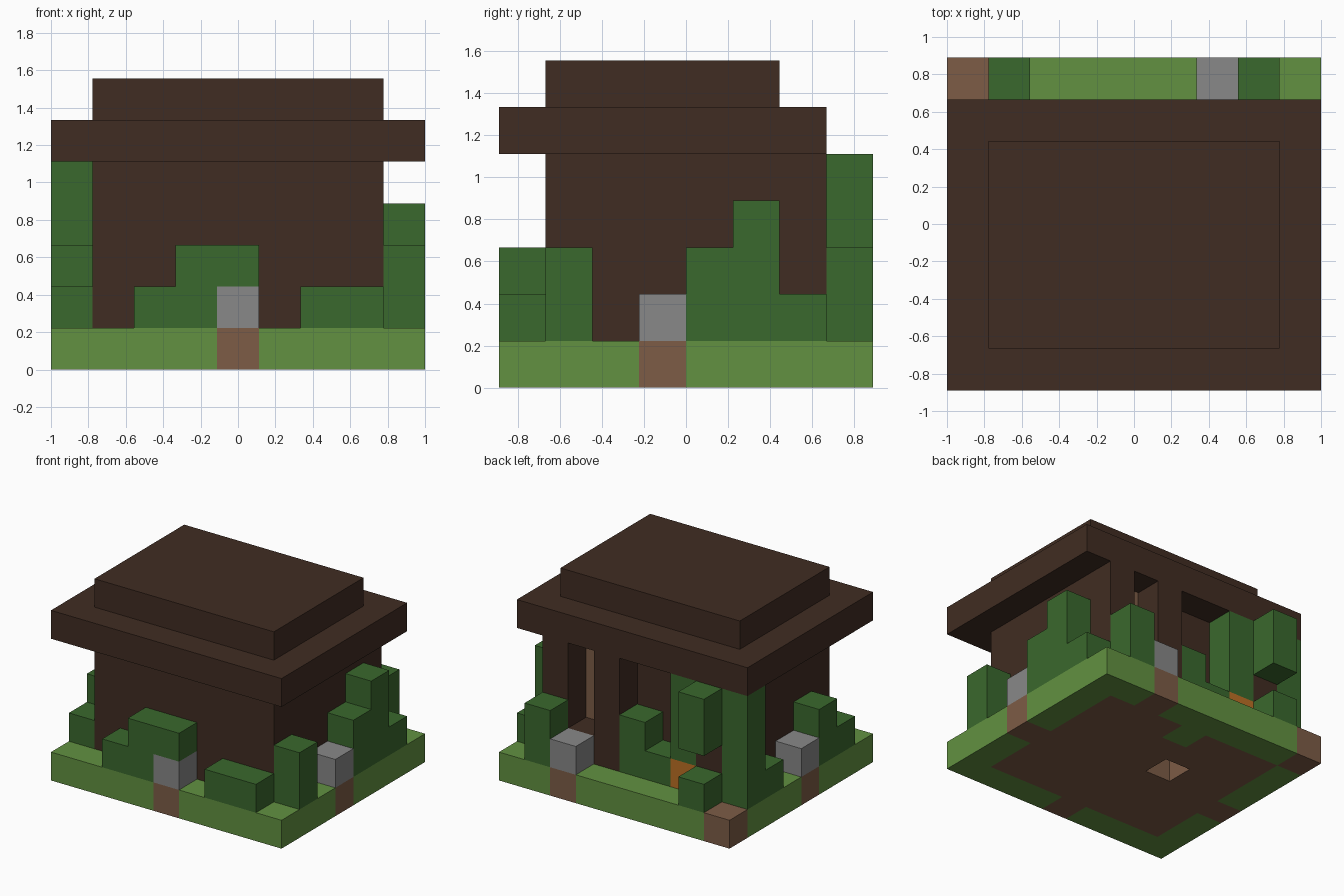
import bpy, bmesh
from mathutils import Vector

cube = bpy.data.objects.get("Cube")
if cube:
    bpy.data.objects.remove(cube, do_unlink=True)

S = 2 / 9                      # block size
NX, NY = 9, 8                  # blocks wide and deep


def material(name, rgb):
    lin = [((c / 255 + 0.055) / 1.055) ** 2.4 for c in rgb]
    m = bpy.data.materials.new(name)
    m.use_nodes = True
    m.diffuse_color = (*lin, 1)
    m.node_tree.nodes["Principled BSDF"].inputs["Base Color"].default_value = (*lin, 1)
    return m


grass = material("grass green", (98, 145, 65))
leaf = material("leaf green", (58, 104, 45))
dirt = material("earth brown", (125, 92, 70))
wood = material("dark wood", (64, 44, 34))
stone = material("stone grey", (136, 136, 136))
orange = material("pumpkin orange", (188, 112, 36))

parts = {}                     # part name -> (material, blocks)
filled = set()


def box(x, y, z, w=1, d=1, h=1):
    return {(x + i, y + j, z + k) for i in range(w) for j in range(d) for k in range(h)}


def part(name, mat, *boxes):
    """Register a part made of block boxes; earlier parts keep their space."""
    blocks = set().union(*(box(*b) for b in boxes)) - filled
    filled.update(blocks)
    parts[name] = (mat, blocks)


# Ground: one hole in the floor, earth under the house and the stones
hole = box(3, 4, 0)
filled |= hole
part("ground_earth", dirt, (1, 1, 0, 7, 5), (1, 6, 0, 3), (5, 6, 0, 3),
     (4, 0, 0), (8, 3, 0), (0, 3, 0), (6, 7, 0), (0, 7, 0))
part("ground_grass", grass, (0, 0, 0, NX, NY))
filled -= hole

# Greenery around the house
part("front_hedge", leaf, (2, 0, 1), (3, 0, 1, 1, 1, 2), (4, 0, 2))
part("front_low_hedge", leaf, (6, 0, 1, 2))
part("left_front_bush", leaf, (8, 1, 1, 1, 1, 2))
part("left_hedge", leaf, (8, 4, 1, 1, 1, 2), (8, 5, 1, 1, 1, 3), (8, 6, 1))
part("right_front_hedge", leaf, (0, 1, 1), (0, 2, 1, 1, 1, 2))
part("right_back_hedge", leaf, (0, 5, 1), (0, 6, 1, 1, 1, 4))
part("back_left_bush", leaf, (7, 7, 1, 1, 1, 2))
part("back_doorway_hedge", leaf, (3, 6, 1), (4, 6, 1, 1, 1, 2))
part("hanging_vine", leaf, (1, 7, 3, 1, 1, 2), (2, 6, 2, 1, 1, 3))
part("back_right_bush", leaf, (1, 7, 1))

# Corner stones and the pumpkin
for side, spot in {"front": (4, 0, 1), "left": (8, 3, 1),
                   "right": (0, 3, 1), "back": (6, 7, 1)}.items():
    part(side + "_stone", stone, spot)
part("pumpkin", orange, (2, 6, 1))

# House with posts and a window at the back
part("window_panel", dirt, (6, 5, 2, 1, 1, 3))
part("house_body", wood, (1, 1, 1, 7, 5, 4))
part("back_posts", wood, (1, 6, 1, 1, 1, 4), (5, 6, 1, 1, 1, 4), (7, 6, 1, 1, 1, 4))
part("window_sill", wood, (6, 6, 1))
part("roof_eaves", wood, (0, 0, 5, 9, 7))
part("roof_top", wood, (1, 1, 6, 7, 5))

# Turn every part into a mesh of its exposed faces
for name, (mat, blocks) in parts.items():
    bm = bmesh.new()
    for block in sorted(blocks):
        for axis in range(3):
            for sign in (-1, 1):
                n = Vector((0, 0, 0))
                n[axis] = sign
                near = tuple(int(a + b) for a, b in zip(block, n))
                if near in filled:
                    continue
                u, v = Vector((0, 0, 0)), Vector((0, 0, 0))
                u[(axis + 1) % 3] = 0.5
                v[(axis + 2) % 3] = 0.5 * sign
                mid = Vector(block) + Vector((0.5, 0.5, 0.5)) + n / 2
                mid -= Vector((NX / 2, NY / 2, 0))
                bm.faces.new([bm.verts.new((mid + a * u + b * v) * S)
                              for a, b in ((-1, -1), (1, -1), (1, 1), (-1, 1))])
    bmesh.ops.remove_doubles(bm, verts=bm.verts, dist=0.001)
    bmesh.ops.dissolve_limit(bm, angle_limit=0.01, verts=bm.verts, edges=bm.edges)
    mesh = bpy.data.meshes.new(name)
    bm.to_mesh(mesh)
    bm.free()
    mesh.materials.append(mat)
    bpy.context.scene.collection.objects.link(bpy.data.objects.new(name, mesh))
